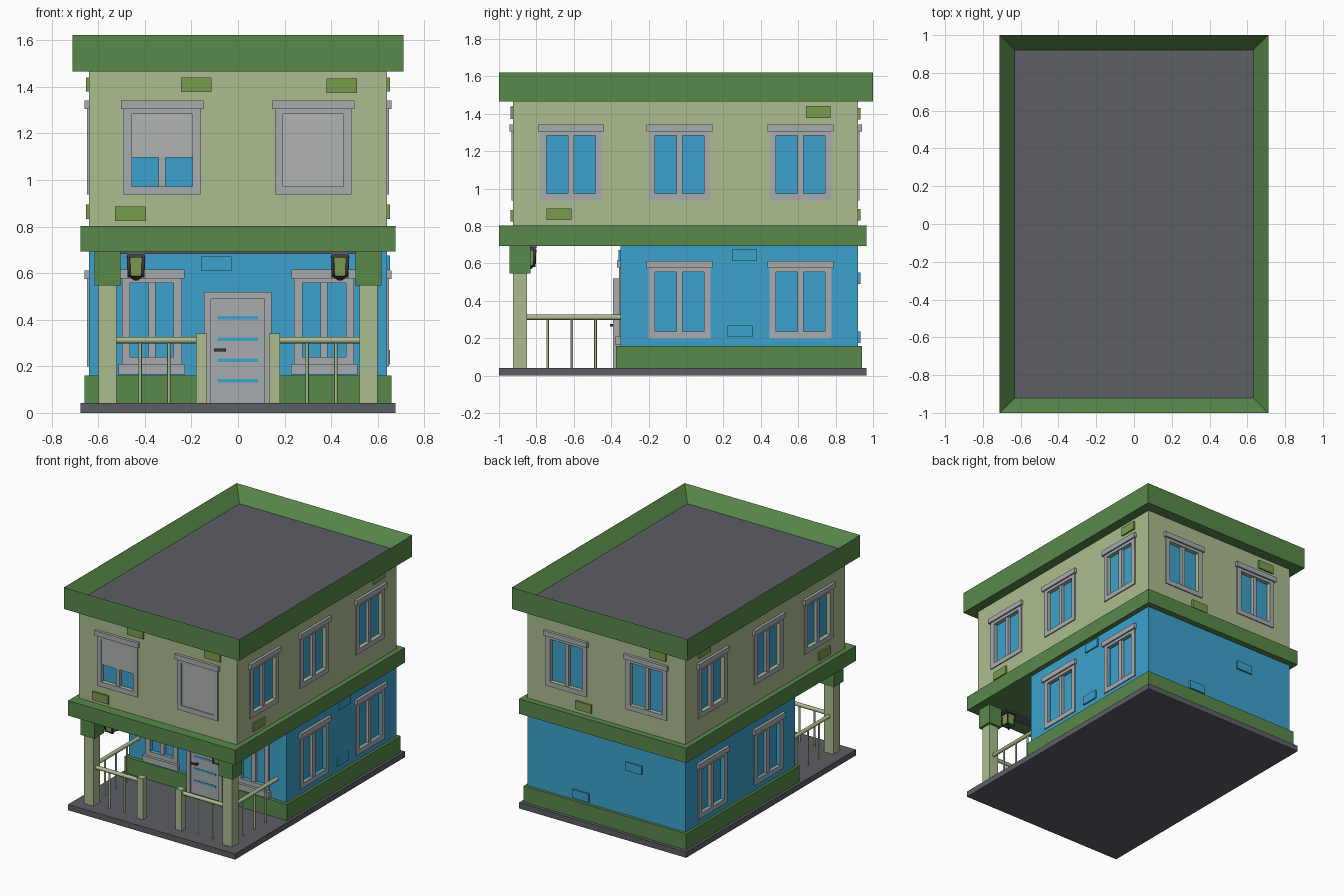
import bpy, bmesh, math
from mathutils import Matrix, Vector

if "Cube" in bpy.data.objects:
    bpy.data.objects.remove(bpy.data.objects["Cube"])


def material(name, r, g, b):
    lin = lambda c: (c / 255 / 12.92) if c < 10 else ((c / 255 + 0.055) / 1.055) ** 2.4
    m = bpy.data.materials.new(name)
    m.diffuse_color = (lin(r), lin(g), lin(b), 1)
    m.use_nodes = True
    m.node_tree.nodes["Principled BSDF"].inputs["Base Color"].default_value = m.diffuse_color
    return m


GREEN = material("leaf green trim", 88, 136, 74)
PALE = material("pale green wall", 171, 188, 143)
BLUE = material("sky blue", 60, 162, 204)
GREY = material("light grey frame", 168, 172, 175)
BLIND = material("blind grey", 177, 179, 180)
SLATE = material("slate grey", 92, 94, 101)
OLIVE = material("olive brick", 122, 156, 77)
DARK = material("dark metal", 58, 58, 64)


def finish(name, bm, *mats):
    me = bpy.data.meshes.new(name)
    bm.to_mesh(me)
    bm.free()
    for m in mats:
        me.materials.append(m)
    ob = bpy.data.objects.new(name, me)
    bpy.context.scene.collection.objects.link(ob)
    return ob


def add_box(bm, x0, x1, y0, y1, z0, z1):
    mat = Matrix.Translation(((x0 + x1) / 2, (y0 + y1) / 2, (z0 + z1) / 2))
    mat = mat @ Matrix.Diagonal((abs(x1 - x0), abs(y1 - y0), abs(z1 - z0), 1))
    bmesh.ops.create_cube(bm, size=1, matrix=mat)


def boxes(name, mat, *dims):
    bm = bmesh.new()
    for d in dims:
        add_box(bm, *d)
    return finish(name, bm, mat)


def add_rod(bm, a, b, r, seg=12):
    a, b = Vector(a), Vector(b)
    rot = Vector((0, 0, 1)).rotation_difference(b - a).to_matrix().to_4x4()
    res = bmesh.ops.create_cone(bm, cap_ends=True, segments=seg, radius1=r, radius2=r,
                                depth=(b - a).length, matrix=Matrix.Translation((a + b) / 2) @ rot)
    for f in {f for v in res["verts"] for f in v.link_faces}:
        f.smooth = len(f.verts) == 4


# Wall planes: (axis of the normal, sign, plane position)
FRONT_UP, FRONT_LOW = ("y", -1, -0.925), ("y", -1, -0.35)
BACK, RIGHT, LEFT = ("y", 1, 0.92), ("x", 1, 0.64), ("x", -1, -0.64)


def on_wall(wall, u0, u1, z0, z1, w0, w1):
    """Box dimensions from along-wall, height and outward ranges."""
    axis, s, p = wall
    n0, n1 = sorted((p + s * w0, p + s * w1))
    return (n0, n1, u0, u1, z0, z1) if axis == "x" else (u0, u1, n0, n1, z0, z1)


# Main masses
boxes("base_slab", SLATE, (-0.677, 0.677, -1, 0.965, 0, 0.042))
boxes("plinth", GREEN, (-0.658, 0.658, -0.375, 0.94, 0.042, 0.16))
lower = boxes("lower_wall", BLUE, (-0.64, 0.64, -0.35, 0.92, 0.16, 0.693))
boxes("floor_band", GREEN, (-0.677, 0.677, -1, 0.965, 0.693, 0.802))
upper = boxes("upper_wall", PALE, (-0.64, 0.64, -0.925, 0.92, 0.802, 1.465))

# Roof with sunken slate floor
bm = bmesh.new()
add_box(bm, -0.711, 0.711, -1, 1, 1.465, 1.622)
bm.faces.ensure_lookup_table()
top = max(bm.faces, key=lambda f: f.calc_center_median().z)
bmesh.ops.inset_region(bm, faces=[top], thickness=0.11)
bmesh.ops.translate(bm, verts=top.verts, vec=(0, 0, -0.1))
top.material_index = 1
finish("roof", bm, GREEN, SLATE)

# Windows
cuts = {"lower": [], "upper": []}


def window(name, floor, wall, c, z0, w=0.33, h=0.405, blind=None, sill=False):
    a, b, z1 = c - w / 2, c + w / 2, z0 + h - 0.037
    fw = 0.035
    pa, pb, pz0, pz1 = a + fw, b - fw, z0 + 0.036, z0 + h - 0.058
    box = lambda *d: on_wall(wall, *d)
    cuts[floor].append(box(pa, pb, pz0, pz1, -0.03, 0.05))
    parts = [box(a, pa, z0, z1, -0.01, 0.008), box(pb, b, z0, z1, -0.01, 0.008),
             box(pa, pb, z0, pz0, -0.01, 0.008), box(pa, pb, pz1, z1, -0.01, 0.008),
             box(c - 0.015, c + 0.015, pz0, pz1, -0.025, 0),
             box(a - 0.012, b + 0.012, z1, z0 + h, -0.01, 0.02)]
    if sill:
        parts.append(box(a - 0.014, b + 0.014, z0 - 0.04, z0 + 0.004, -0.01, 0.027))
    boxes(name + "_frame", GREY, *parts)
    boxes(name + "_glass", BLUE, box(pa, pb, pz0, pz1, -0.035, -0.022))
    if blind:
        boxes(name + "_blind", BLIND, box(pa, pb, blind, pz1, -0.02, 0.001))


for side, wall in (("right", RIGHT), ("left", LEFT)):
    for i, y in enumerate((-0.615, -0.035, 0.612)):
        window(f"{side}_upper_window_{i}", "upper", wall, y, 0.937)
        if i:
            window(f"{side}_lower_window_{i}", "lower", wall, y, 0.2, h=0.412)
for x, blind in ((-0.326, 1.097), (0.323, 0.973)):
    window("front_upper_window", "upper", FRONT_UP, x, 0.937, blind=blind)
    window("back_upper_window", "upper", BACK, x, 0.937)
for x in (-0.37, 0.37):
    window("front_lower_window", "lower", FRONT_LOW, x, 0.205, w=0.258, h=0.41, sill=True)

# Cut window recesses into the walls
for ob, key in ((lower, "lower"), (upper, "upper")):
    cutter = boxes("cutter", ob.data.materials[0], *cuts[key])
    cutter.hide_render = True
    mod = ob.modifiers.new("recesses", "BOOLEAN")
    mod.operation, mod.solver, mod.object = "DIFFERENCE", "EXACT", cutter
    dg = bpy.context.evaluated_depsgraph_get()
    me = bpy.data.meshes.new_from_object(ob.evaluated_get(dg))
    ob.modifiers.clear()
    ob.data = me
    bpy.data.objects.remove(cutter)

# Loose accent bricks: wall, centre along wall, centre height
for mat, wall, u, z in (
        (OLIVE, FRONT_UP, -0.179, 1.408), (OLIVE, FRONT_UP, 0.445, 1.404),
        (OLIVE, FRONT_UP, -0.462, 0.855), (OLIVE, RIGHT, 0.707, 1.41),
        (OLIVE, LEFT, 0.707, 1.41), (OLIVE, RIGHT, -0.679, 0.863),
        (OLIVE, LEFT, -0.679, 0.863), (OLIVE, BACK, -0.42, 1.4),
        (OLIVE, BACK, 0.182, 0.86), (BLUE, FRONT_LOW, -0.093, 0.64),
        (BLUE, RIGHT, 0.313, 0.645), (BLUE, RIGHT, 0.289, 0.238),
        (BLUE, BACK, -0.225, 0.52), (BLUE, BACK, 0.205, 0.205)):
    boxes("accent_brick", mat, on_wall(wall, u - 0.066, u + 0.066, z - 0.031, z + 0.031, -0.01, 0.012))

# Door
boxes("door_frame", GREY, (-0.146, -0.116, -0.39, -0.35, 0.042, 0.52),
      (0.114, 0.144, -0.39, -0.35, 0.042, 0.52), (-0.116, 0.114, -0.39, -0.35, 0.49, 0.52))
boxes("door_leaf", GREY, (-0.116, 0.114, -0.38, -0.345, 0.042, 0.49))
boxes("door_slots", BLUE, *[(-0.088, 0.086, -0.383, -0.378, z - 0.007, z + 0.007)
                            for z in (0.408, 0.316, 0.226, 0.138)])
boxes("door_handle", DARK, (-0.103, -0.052, -0.405, -0.396, 0.264, 0.276),
      (-0.066, -0.054, -0.4, -0.379, 0.264, 0.276))

# Porch: columns, brackets, railings and lanterns on both sides
YC = -0.888
boxes("porch_ceiling_strip", SLATE, (-0.507, 0.507, -0.88, -0.80, 0.682, 0.694))
for s, side in ((-1, "left"), (1, "right")):
    x = s * 0.56
    boxes(side + "_column", PALE, (x - 0.038, x + 0.038, -0.925, -0.85, 0.042, 0.55))
    boxes(side + "_bracket", GREEN, (x - 0.056, x + 0.056, -0.943, -0.832, 0.547, 0.694))
    n = s * 0.157
    boxes(side + "_newel_post", PALE, (n - 0.024, n + 0.024, YC - 0.024, YC + 0.024, 0.042, 0.34))
    bm = bmesh.new()
    add_rod(bm, (n, YC, 0.312), (x, YC, 0.312), 0.014)
    add_rod(bm, (x, YC, 0.312), (x, -0.345, 0.312), 0.014)
    for px, py in ((s * 0.42, YC), (s * 0.297, YC), (x, -0.74), (x, -0.61), (x, -0.484)):
        add_rod(bm, (px, py, 0.042), (px, py, 0.305), 0.007, 8)
    finish(side + "_railing", bm, PALE)

    # Lantern: tapered glass, corner bars, cap and pointed base
    lx, ly = s * 0.438, -0.84
    q = math.sqrt(2)

    def taper(bm, r0, r1, z0, z1):
        m = Matrix.Translation((lx, ly, (z0 + z1) / 2)) @ Matrix.Rotation(math.pi / 4, 4, "Z")
        bmesh.ops.create_cone(bm, cap_ends=True, segments=4, radius1=r0 * q, radius2=r1 * q,
                              depth=z1 - z0, matrix=m)
    bm = bmesh.new()
    taper(bm, 0.028, 0.031, 0.585, 0.67)
    finish(side + "_lantern_glass", bm, OLIVE)
    bm = bmesh.new()
    taper(bm, 0.04, 0.036, 0.668, 0.684)
    taper(bm, 0.008, 0.034, 0.568, 0.588)
    for i in (-1, 1):
        for j in (-1, 1):
            add_rod(bm, (lx + i * 0.029, ly + j * 0.029, 0.582),
                    (lx + i * 0.033, ly + j * 0.033, 0.672), 0.007, 4)
    finish(side + "_lantern_frame", bm, DARK)
